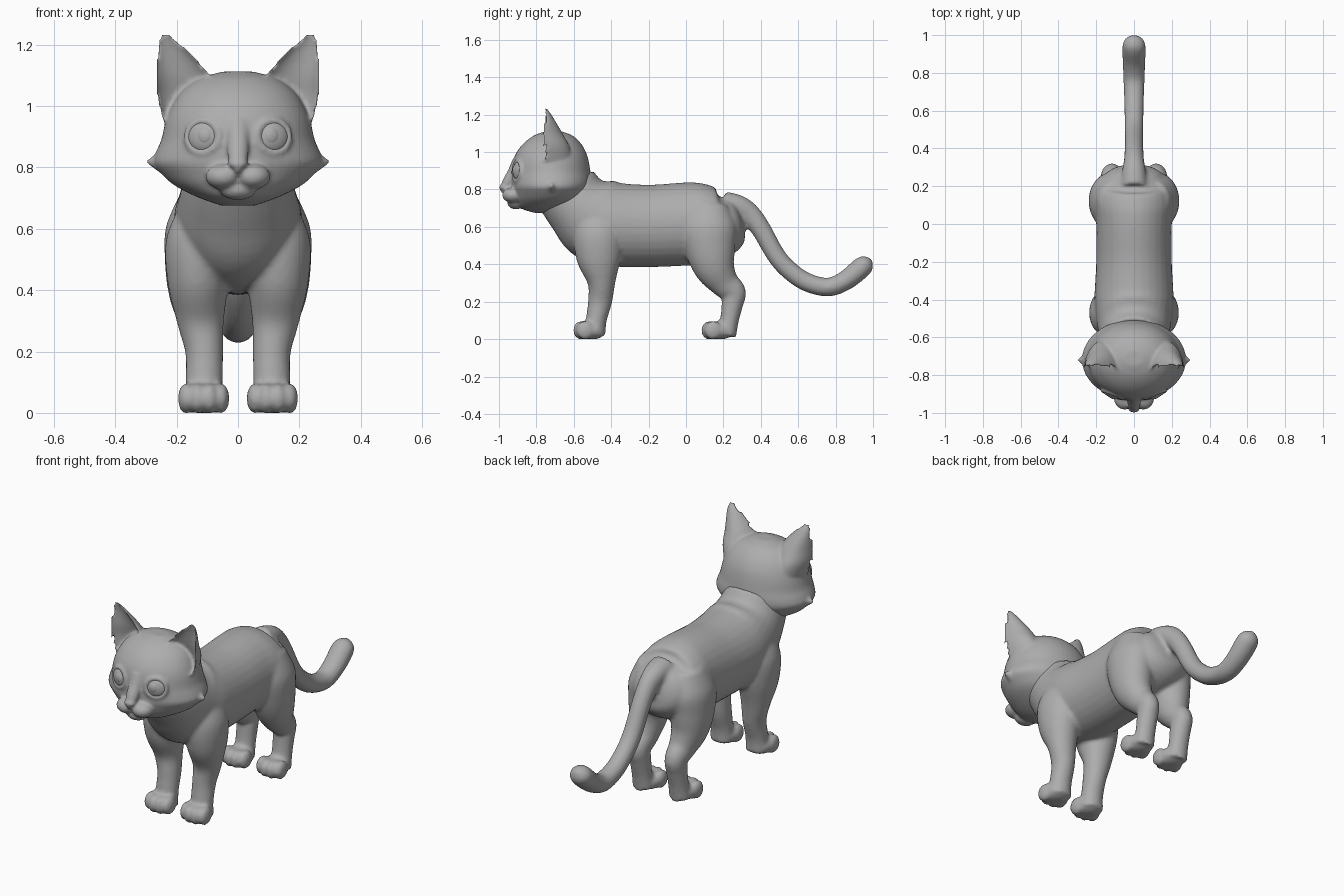
import bpy, bmesh, math
from mathutils import Vector, Matrix

if "Cube" in bpy.data.objects:
    bpy.data.objects.remove(bpy.data.objects["Cube"])

fur = bpy.data.materials.new("grey")
fur.diffuse_color = (0.42, 0.42, 0.42, 1)
fur.use_nodes = True
fur.node_tree.nodes["Principled BSDF"].inputs["Base Color"].default_value = fur.diffuse_color


def spline(rows, steps=5):
    """Catmull-Rom interpolation through rows of numbers."""
    out = []
    for i in range(len(rows) - 1):
        p = [rows[max(i - 1, 0)], rows[i], rows[i + 1], rows[min(i + 2, len(rows) - 1)]]
        for k in range(steps):
            t = k / steps
            out.append([0.5 * (2 * b + (c - a) * t + (2 * a - 5 * b + 4 * c - d) * t * t
                               + (3 * b - a - 3 * c + d) * t ** 3) for a, b, c, d in zip(*p)])
    return out + [list(rows[-1])]


def loft(bm, rows, side=1, flat=False, crescent=False, n=32):
    """Tube through rows of (x, y, z, width radius, depth radius)."""
    rows = spline(rows)
    pts = [Vector(r[:3]) for r in rows]
    rings = []
    for i, r in enumerate(rows):
        tan = (pts[min(i + 1, len(pts) - 1)] - pts[max(i - 1, 0)]).normalized()
        if flat:
            tan = Vector((0, 0, 1))
        u = Vector((1, 0, 0))
        u = (u - tan * u.dot(tan)).normalized()
        v = tan.cross(u)
        ring = []
        for k in range(n):
            a = 2 * math.pi * k / n
            s = math.sin(a)
            if crescent and s < 0:
                s *= -0.5
            co = pts[i] + u * max(r[3], .004) * math.cos(a) + v * max(r[4], .004) * s
            ring.append(bm.verts.new((co.x * side, co.y, co.z)))
        rings.append(ring)
    for a, b in zip(rings, rings[1:]):
        for k in range(n):
            bm.faces.new((a[k], a[(k + 1) % n], b[(k + 1) % n], b[k]))
    bm.faces.new(rings[0])
    bm.faces.new(rings[-1])


def ball(bm, loc, size, rot=None):
    m = Matrix.Translation(loc) @ (rot or Matrix()) @ Matrix.Diagonal((*size, 1))
    bmesh.ops.create_uvsphere(bm, u_segments=24, v_segments=16, radius=1, matrix=m)


def ring(bm, loc, rot, radius, thick, squash):
    """Closed ring lying across the local z axis."""
    n, m = 32, 10
    g = []
    for i in range(n):
        a = 2 * math.pi * i / n
        row = []
        for j in range(m):
            b = 2 * math.pi * j / m
            d = radius + thick * math.cos(b)
            p = Vector((d * math.cos(a), d * math.sin(a) * squash, thick * math.sin(b)))
            row.append(bm.verts.new(Vector(loc) + rot.to_3x3() @ p))
        g.append(row)
    for i in range(n):
        for j in range(m):
            k, l = (i + 1) % n, (j + 1) % m
            bm.faces.new((g[i][j], g[k][j], g[k][l], g[i][l]))


def finish(bm, name, voxel=0, smooth=0):
    """Turn the bmesh into an object, fusing its volumes when asked."""
    for v in bm.verts:
        v.co.z = max(v.co.z, 0)
    bmesh.ops.recalc_face_normals(bm, faces=bm.faces)
    for f in bm.faces:
        f.smooth = True
    me = bpy.data.meshes.new(name)
    bm.to_mesh(me)
    bm.free()
    ob = bpy.data.objects.new(name, me)
    bpy.context.collection.objects.link(ob)
    me.materials.append(fur)
    if voxel:
        r = ob.modifiers.new("fuse", 'REMESH')
        r.mode, r.voxel_size, r.use_smooth_shade = 'VOXEL', voxel, True
        s = ob.modifiers.new("soften", 'SMOOTH')
        s.factor, s.iterations = 0.5, smooth
    return ob


# Body: trunk, neck and tail
bm = bmesh.new()
loft(bm, [(0, .295, .66, .05, .05), (0, .27, .65, .13, .11), (0, .2, .62, .19, .178),
          (0, .1, .615, .21, .215), (0, 0, .615, .2, .222), (0, -.2, .605, .2, .22),
          (0, -.4, .615, .21, .225), (0, -.5, .655, .2, .225), (0, -.58, .72, .185, .185),
          (0, -.64, .80, .165, .175)])
loft(bm, [(0, .2, .73, .07, .06), (0, .28, .71, .062, .06), (0, .34, .665, .053, .06),
          (0, .40, .59, .05, .053), (0, .48, .45, .05, .05), (0, .55, .37, .05, .05),
          (0, .645, .305, .052, .05), (0, .76, .278, .056, .05), (0, .855, .315, .06, .053),
          (0, .935, .38, .062, .056), (0, .968, .41, .05, .045), (0, .988, .43, .012, .012)], n=24)

for s in (1, -1):
    # Front leg
    loft(bm, [(.125, -.47, .66, .07, .10), (.13, -.47, .56, .105, .13), (.13, -.465, .43, .1, .12),
              (.122, -.452, .3, .077, .074), (.11, -.46, .2, .062, .064), (.11, -.48, .1, .061, .055),
              (.11, -.485, .02, .063, .055)], s)
    # Hind leg
    loft(bm, [(.115, .12, .72, .07, .1), (.12, .12, .6, .115, .15), (.13, .13, .48, .108, .135),
              (.13, .155, .38, .093, .11), (.12, .205, .30, .07, .08), (.117, .255, .25, .058, .066),
              (.115, .248, .19, .056, .058), (.115, .232, .1, .055, .05), (.115, .215, .02, .06, .054)], s)
    # Paws with four toes each
    for y in (-.51, .175):
        ball(bm, (s * .112, y, .045), (.075, .08, .05))
        for k, dx in enumerate((-.057, -.02, .02, .057)):
            dy = -.047 if k in (1, 2) else -.03
            ball(bm, (s * .112 + dx, y + dy, .047), (.027, .048, .051))
finish(bm, "body", .011, 5)

# Head: skull from stacked sections
bm = bmesh.new()
skull = [(.675, .05, -.81, -.70), (.70, .125, -.885, -.60), (.74, .205, -.91, -.545),
         (.78, .25, -.922, -.52), (.815, .275, -.93, -.508), (.85, .267, -.932, -.505),
         (.89, .25, -.932, -.51), (.95, .236, -.925, -.52), (1.0, .215, -.905, -.535),
         (1.05, .18, -.865, -.565), (1.09, .125, -.81, -.61), (1.112, .05, -.75, -.67)]
loft(bm, [(0, (f + b) / 2, z, w, (b - f) / 2) for z, w, f, b in skull], flat=True, n=48)
# Nose bridge, nose tip and chin
loft(bm, [(0, -.90, .95, .04, .03), (0, -.925, .89, .036, .03), (0, -.952, .84, .034, .03),
          (0, -.965, .805, .028, .028)], n=20)
ball(bm, (0, -.972, .812), (.034, .028, .018))
ball(bm, (0, -.969, .797), (.016, .024, .02))
ball(bm, (0, -.91, .728), (.06, .045, .034))
eyes = bmesh.new()
for s in (1, -1):
    # Muzzle lobe
    ball(bm, (s * .048, -.925, .77), (.058, .058, .042))
    # Cheek tuft
    bmesh.ops.create_cone(bm, cap_ends=True, segments=16, radius1=.075, radius2=.006, depth=.1,
                          matrix=Matrix.Translation((s * .247, -.72, .818)) @
                          Matrix.Rotation(s * math.pi / 2, 4, 'Y'))
    # Ear, hollow at the front
    loft(bm, [(.15, -.775, .95, .095, .17), (.17, -.778, 1.03, .095, .155),
              (.178, -.775, 1.10, .088, .115), (.213, -.762, 1.18, .051, .055),
              (.232, -.757, 1.22, .024, .024), (.239, -.755, 1.238, .008, .008)], s,
         flat=True, crescent=True)
    # Eyelid rim and eyeball
    aim = Vector((s * .36, -.92, .08)).to_track_quat('Z', 'Y').to_matrix().to_4x4()
    ring(bm, (s * .114, -.902, .9), aim, .056, .012, .95)
    ball(eyes, (s * .114, -.895, .9), (.053, .052, .026), aim)
    # Iris
    ball(eyes, (s * .11, -.908, .903), (.03, .032, .018), aim)
finish(bm, "head", .008, 4)
finish(eyes, "eyes")
